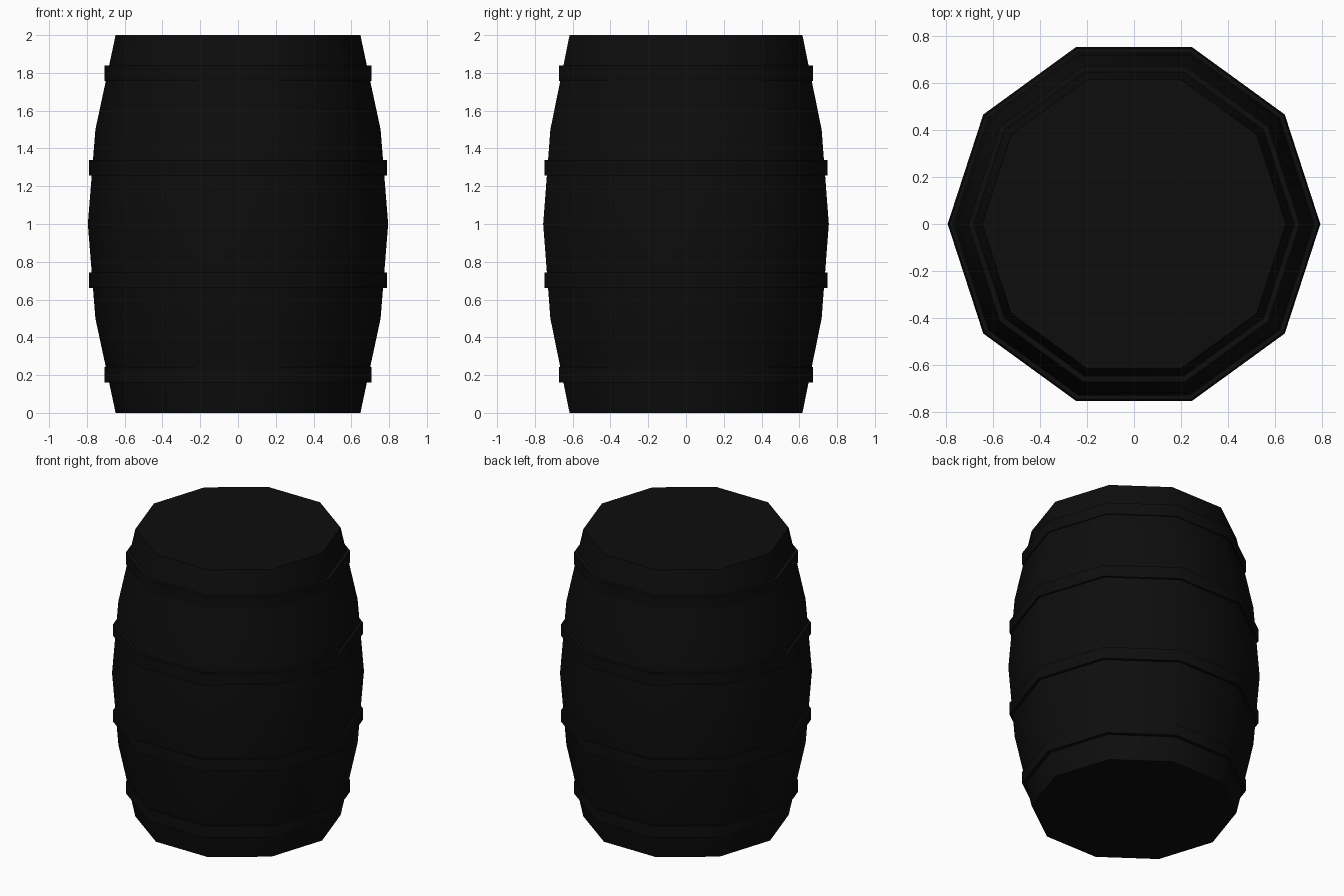
import bpy, bmesh, math

if "Cube" in bpy.data.objects:
    bpy.data.objects.remove(bpy.data.objects["Cube"])

SIDES = 10
black = bpy.data.materials.new("near_black")
black.diffuse_color = (0.004, 0.004, 0.004, 1)
black.use_nodes = True
black.node_tree.nodes["Principled BSDF"].inputs["Base Color"].default_value = black.diffuse_color


def lathe(name, profile, closed, angle):
    """Spin (radius, z) points round z; either a closed ring or a capped body."""
    bm = bmesh.new()
    rings = [[bm.verts.new((r * math.cos(2 * math.pi * i / SIDES),
                            r * math.sin(2 * math.pi * i / SIDES), z))
              for i in range(SIDES)] for r, z in profile]
    pairs = list(zip(rings, rings[1:]))
    if closed:
        pairs.append((rings[-1], rings[0]))
    for a, b in pairs:
        for i in range(SIDES):
            j = (i + 1) % SIDES
            bm.faces.new((a[i], a[j], b[j], b[i]))
    if not closed:
        bm.faces.new(rings[0][::-1])
        bm.faces.new(rings[-1])
    bmesh.ops.recalc_face_normals(bm, faces=bm.faces)
    mesh = bpy.data.meshes.new(name)
    bm.to_mesh(mesh)
    bm.free()
    mesh.materials.append(black)
    ob = bpy.data.objects.new(name, mesh)
    bpy.context.collection.objects.link(ob)
    bpy.ops.object.select_all(action='DESELECT')
    ob.select_set(True)
    bpy.context.view_layer.objects.active = ob
    bpy.ops.object.shade_smooth_by_angle(angle=math.radians(angle))


# Bulging barrel body with flat lids
lathe("barrel_body", [(0.648, 0), (0.755, 0.5), (0.795, 1), (0.755, 1.5), (0.648, 2)],
      False, 40)

# Four raised hoops, mirrored about mid height
for label, r, inner, low, high in (("outer", 0.708, 0.67, 0.162, 0.243),
                                   ("inner", 0.788, 0.75, 0.66, 0.742)):
    for side, z0, z1 in (("lower", low, high), ("upper", 2 - high, 2 - low)):
        lathe(f"{side}_{label}_hoop", [(inner, z0), (r, z0), (r, z1), (inner, z1)],
              True, 40)
